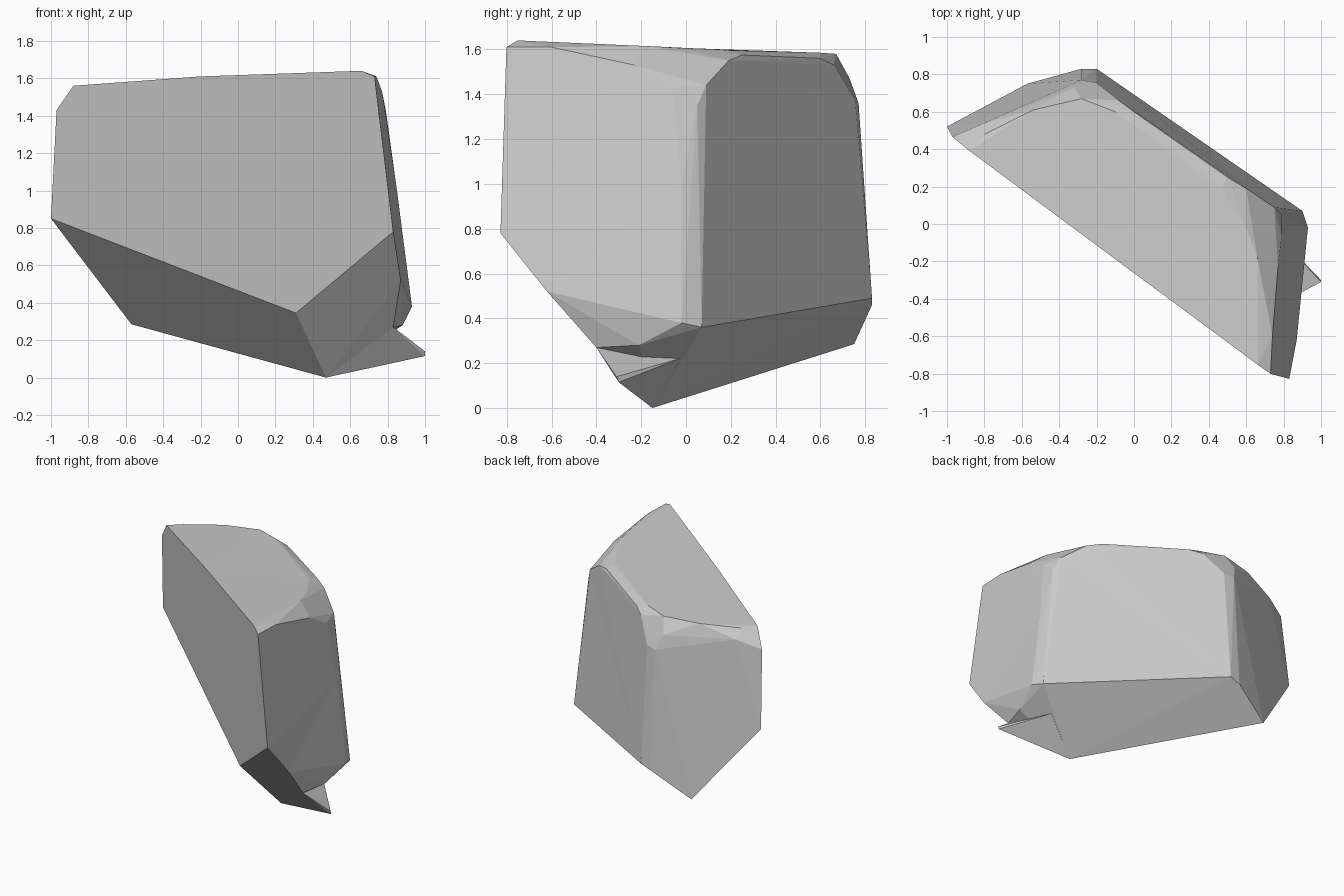
import bpy, bmesh
from math import radians

if "Cube" in bpy.data.objects:
    bpy.data.objects.remove(bpy.data.objects["Cube"])


def hull(name, pts, flat):
    """Solid chipped stone piece: convex hull with near-coplanar facets merged."""
    bm = bmesh.new()
    for p in pts:
        bm.verts.new(p)
    res = bmesh.ops.convex_hull(bm, input=bm.verts)
    loose = [v for v in bm.verts if not v.link_faces]
    bmesh.ops.delete(bm, geom=loose, context='VERTS')
    bmesh.ops.dissolve_limit(bm, angle_limit=radians(flat), verts=bm.verts, edges=bm.edges)
    bmesh.ops.triangulate(bm, faces=[f for f in bm.faces if len(f.verts) > 4])
    bmesh.ops.recalc_face_normals(bm, faces=bm.faces)
    me = bpy.data.meshes.new(name)
    bm.to_mesh(me)
    bm.free()
    ob = bpy.data.objects.new(name, me)
    bpy.context.collection.objects.link(ob)
    return ob


def front(x, z):
    """Point on the big flat split face."""
    return (x, -0.17 - 0.739 * x - 0.057 * z, z)


# Front split face outline
split = [front(*p) for p in [(-1, .85), (-.97, 1.43), (-.88, 1.56), (-.2, 1.61),
                             (.66, 1.64), (.73, 1.61), (.83, .78), (.31, .345)]]
# Rim of the flat top
top = [(-.8, .48, 1.555), (-.54, .61, 1.57), (-.28, .67, 1.58), (-.1, .6, 1.585),
       (.47, .2, 1.595), (.5, .14, 1.60), (.6, -.02, 1.605), (.66, -.18, 1.615),
       (.68, -.58, 1.63)]
# Right face, worn upper edge and lower edge
right = [(.74, -.6, 1.61), (.77, -.23, 1.53), (.79, -.06, 1.43), (.85, -.02, 1.0),
         (.93, -.02, .38), (.87, -.62, .52), (.83, -.40, .27), (.88, -.21, .28)]
# Back face outline
back = [(.79, .05, 1.35), (.75, .09, 1.44), (.6, .19, 1.55), (.5, .25, 1.575),
        (0, .6, 1.56), (-.08, .66, 1.53), (-.14, .7, 1.47), (-.2, .755, 1.37),
        (-.2, .83, .49), (.9, .07, .36)]
# Left back face
left = [(-.8, .54, 1.49), (-.32, .73, 1.47), (-.28, .77, 1.36), (-.28, .83, .46), (-.57, .75, .285)]
# Underside
under = [(.47, -.15, 0), (.74, -.03, .22)]

rock = hull("rock_body", split + top + right + back + left + under, 2.5)

# Sharp splinter sticking out under the notch
spur = hull("rock_splinter", [(.83, -.40, .27), (.74, -.03, .22), (1, -.31, .14),
                              (1, -.30, .115), (.47, -.15, 0), (.6, -.1, .2)], 0.5)

# Fuse the splinter into the body
mod = rock.modifiers.new("fuse", 'BOOLEAN')
mod.operation = 'UNION'
mod.solver = 'EXACT'
mod.object = spur
bpy.context.view_layer.objects.active = rock
bpy.ops.object.modifier_apply(modifier=mod.name)
bpy.data.objects.remove(spur)
